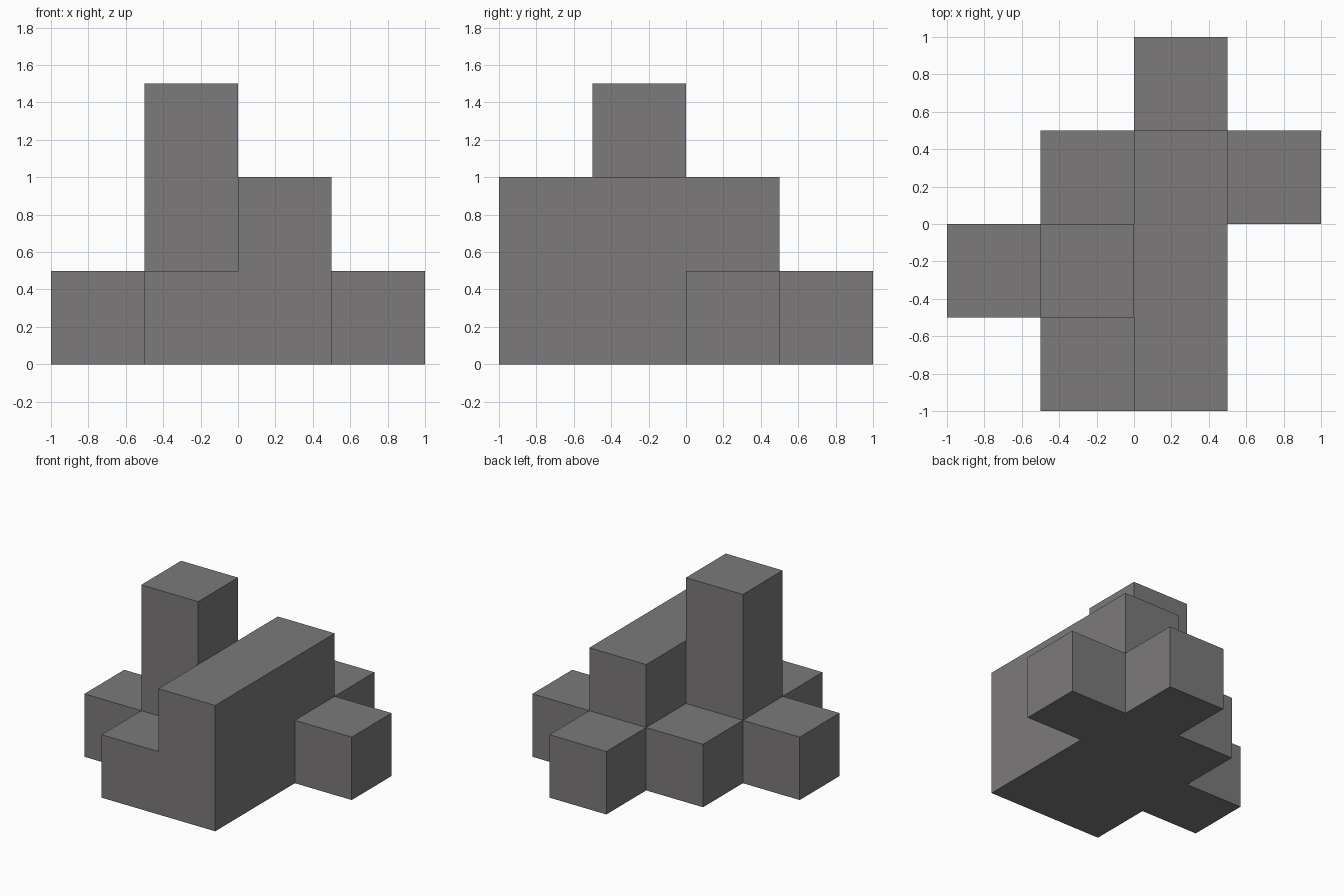
import bpy, bmesh, math
from itertools import product
from mathutils import Vector

cube = bpy.data.objects.get("Cube")
if cube:
    bpy.data.objects.remove(cube, do_unlink=True)

UNIT = 0.5

# Parts as blocks of grid cells: low corner, high corner
PARTS = {
    "base": ((-1, -2, 0), (0, 1, 1)),
    "ridge": ((0, -2, 0), (1, 1, 2)),
    "tower": ((-1, -1, 0), (0, 0, 3)),
    "back_block": ((0, 1, 0), (1, 2, 1)),
    "left_block": ((1, 0, 0), (2, 1, 1)),
    "right_block": ((-2, -1, 0), (-1, 0, 1)),
}

cells = set()
for low, high in PARTS.values():
    cells.update(product(*(range(a, b) for a, b in zip(low, high))))


def add_side(bm, cell, axis, sign):
    """One outward square on the given side of a cell."""
    centre = Vector(cell) + Vector((0.5, 0.5, 0.5))
    u, v = Vector((0, 0, 0)), Vector((0, 0, 0))
    u[(axis + 1) % 3] = 0.5
    v[(axis + 2) % 3] = 0.5
    centre[axis] += 0.5 * sign
    corners = [centre - u - v, centre + u - v, centre + u + v, centre - u + v]
    if sign < 0:
        corners.reverse()
    bm.faces.new([bm.verts.new(c * UNIT) for c in corners])


# Join the blocks into one solid, keeping only the outer sides
bm = bmesh.new()
for cell in sorted(cells):
    for axis, sign in product(range(3), (-1, 1)):
        neighbour = list(cell)
        neighbour[axis] += sign
        if tuple(neighbour) not in cells:
            add_side(bm, cell, axis, sign)
bmesh.ops.remove_doubles(bm, verts=bm.verts, dist=0.001)
bmesh.ops.dissolve_limit(bm, angle_limit=math.radians(1),
                         verts=bm.verts, edges=bm.edges)

mesh = bpy.data.meshes.new("stepped_block")
bm.to_mesh(mesh)
bm.free()

# Plain grey
grey = bpy.data.materials.new("grey")
grey.use_nodes = True
colour = (0.2, 0.194, 0.197, 1)
grey.diffuse_color = colour
grey.node_tree.nodes["Principled BSDF"].inputs["Base Color"].default_value = colour
mesh.materials.append(grey)

block = bpy.data.objects.new("stepped_block", mesh)
bpy.context.collection.objects.link(block)
